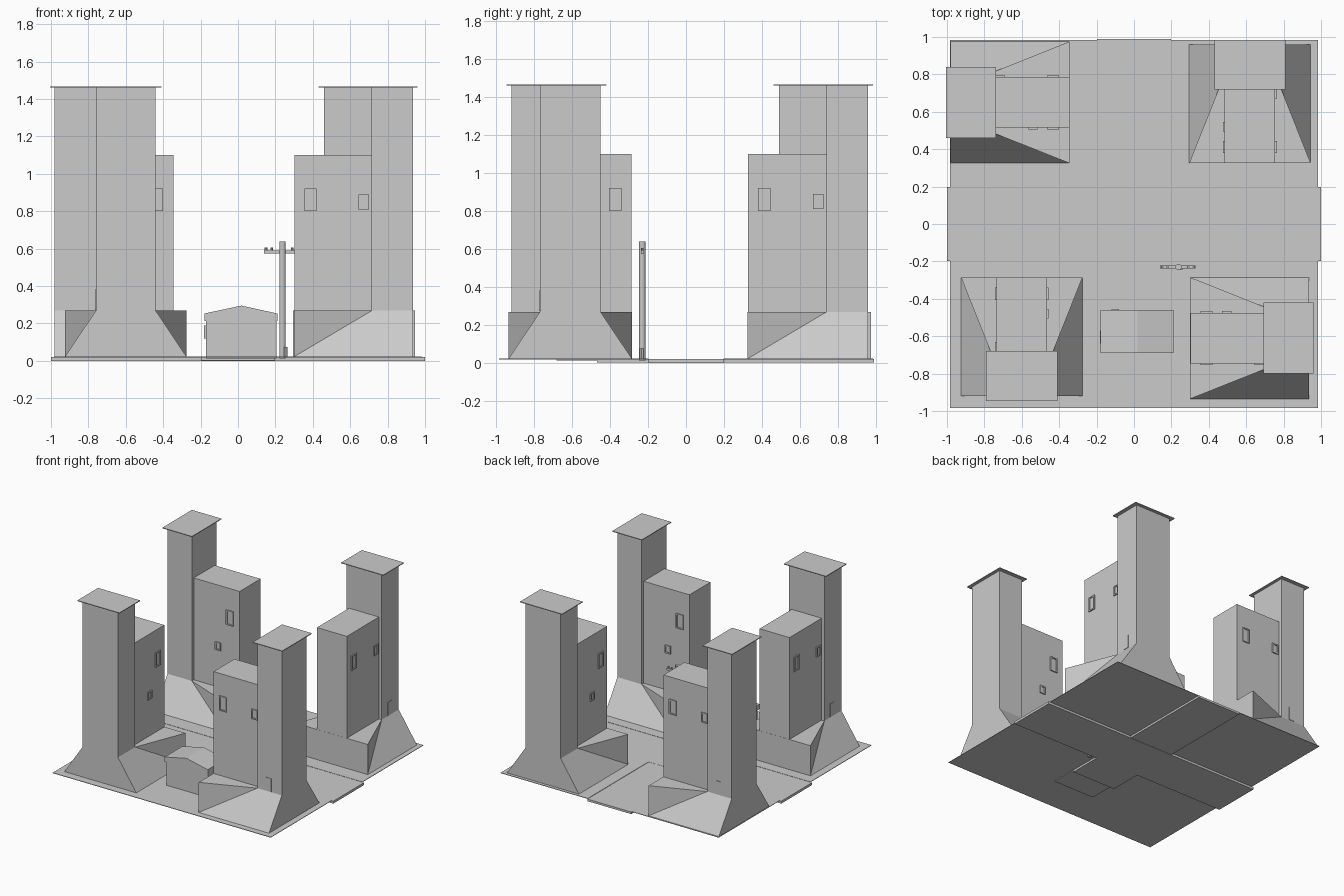
import bpy
from math import radians, sin, cos
from mathutils import Matrix

if "Cube" in bpy.data.objects:
    bpy.data.objects.remove(bpy.data.objects["Cube"])


def mesh(name, verts, faces, mat=None):
    me = bpy.data.meshes.new(name)
    me.from_pydata(verts, [], faces)
    if mat is not None:
        me.transform(mat)
    ob = bpy.data.objects.new(name, me)
    bpy.context.collection.objects.link(ob)
    return ob


def box(name, x, y, z, mat=None):
    verts = [(a, b, c) for c in z for a, b in
             ((x[0], y[0]), (x[1], y[0]), (x[1], y[1]), (x[0], y[1]))]
    faces = [(3, 2, 1, 0), (4, 5, 6, 7), (0, 1, 5, 4), (1, 2, 6, 5),
             (2, 3, 7, 6), (3, 0, 4, 7)]
    return mesh(name, verts, faces, mat)


def prism(name, profile, y0, y1):
    # extrude an (x, z) outline along y
    n = len(profile)
    verts = [(x, y, z) for y in (y0, y1) for x, z in profile]
    faces = [tuple(range(n)), tuple(reversed(range(n, 2 * n)))]
    faces += [(i, i + n, (i + 1) % n + n, (i + 1) % n) for i in range(n)]
    return mesh(name, verts, faces)


def cylinder(name, x, y, z0, z1, r, n=12):
    bpy.ops.mesh.primitive_cylinder_add(vertices=n, radius=r, depth=z1 - z0,
                                        location=(x, y, (z0 + z1) / 2))
    ob = bpy.context.object
    ob.name = name
    bpy.ops.object.shade_smooth_by_angle()
    return ob


G = 0.022  # ground level


def window(name, side, v0, v1, z0, z1, mat):
    # frame of four bars plus a pane on one side of the block
    def part(n, d, va, vb, za, zb):
        x = sorted((side * 0.13, side * (0.135 + d)))
        box(n, x, (-vb, -va), (za, zb), mat)
    t = 0.01
    part(name + "_pane", 0.002, v0, v1, z0, z1)
    part(name + "_jamb_a", 0.009, v0, v0 + t, z0, z1)
    part(name + "_jamb_b", 0.009, v1 - t, v1, z0, z1)
    part(name + "_sill", 0.009, v0 + t, v1 - t, z0, z0 + t)
    part(name + "_head", 0.009, v0 + t, v1 - t, z1 - t, z1)


def building(name, x, y, angle):
    # local: block end at y=0, tower toward -y
    m = Matrix.Translation((x, y, 0)) @ Matrix.Rotation(radians(angle), 4, 'Z')
    w, t, f, b = 0.325, 0.16, -0.415, -0.635
    h, H = 0.268, 1.46
    # flared base running up into the tower
    verts = [(-w, 0, G), (w, 0, G), (w, b, G), (-w, b, G),
             (-w, 0, h), (w, 0, h), (t, f, h), (t, b, h), (-t, b, h), (-t, f, h),
             (-t, f, H), (t, f, H), (t, b, H), (-t, b, H)]
    faces = [(0, 1, 2, 3), (1, 0, 4, 5), (5, 4, 9, 6),
             (1, 5, 6), (1, 6, 2), (2, 6, 7), (0, 9, 4), (0, 3, 9), (3, 8, 9),
             (3, 2, 7, 8), (6, 9, 10, 11), (7, 6, 11, 12), (8, 7, 12, 13),
             (9, 8, 13, 10), (10, 13, 12, 11)]
    mesh(name + "_tower", verts, faces, m)
    box(name + "_roof_cap", (-0.19, 0.19), (b - 0.025, f + 0.022), (H, H + 0.006), m)
    box(name + "_block", (-0.135, 0.135), (f - 0.02, -0.001), (h - 0.02, 1.1), m)
    for s in (-1, 1):
        window(name + "_upper_window", s, 0.055, 0.12, 0.80, 0.92, m)
    window(name + "_lower_window", 1, 0.17, 0.22, 0.57, 0.635, m)
    window(name + "_rear_window", -1, 0.345, 0.40, 0.81, 0.89, m)
    box(name + "_door", (-t - 0.004, -t + 0.01), (-0.54, -0.49), (0.272, 0.38), m)


building("front_left_building", -0.60, -0.285, 0)
building("front_right_building", 0.30, -0.61, 90)
building("back_right_building", 0.62, 0.325, 180)
building("back_left_building", -0.345, 0.65, 270)

# ground plates around the roads
E, R = 0.985, 0.198
for sx in (-1, 1):
    for sy in (-1, 1):
        box("ground_plate", sorted((sx * R, sx * E)), sorted((sy * R, sy * E)),
            (G - 0.004, G))
box("alley_plate", (-R, R), (-E, -0.47), (G - 0.004, G))
box("main_road", (-1, 1), (-R, R), (0, 0.02))
box("back_road", (-R, R), (R, 0.99), (0.002, 0.019))
box("front_road", (-R, R), (-0.47, -R), (0.002, 0.019))

# small shed with gabled roof
box("shed_walls", (-0.17, 0.205), (-0.682, -0.468), (0.012, 0.215))
prism("shed_roof", [(-0.18, 0.213), (0.21, 0.213), (0.21, 0.253),
                    (0.018, 0.295), (-0.18, 0.253)], -0.69, -0.46)
box("shed_side_window", (-0.182, -0.16), (-0.64, -0.57), (0.12, 0.19))
box("shed_back_vent", (-0.12, -0.08), (-0.47, -0.455), (0.1, 0.17))

# utility pole with crossarm
py = -0.23
cylinder("pole", 0.238, py, 0.012, 0.638, 0.017)
cylinder("pole_foot_box", 0.252, py - 0.004, 0.02, 0.075, 0.013, 8)
box("crossarm", (0.14, 0.33), (py - 0.008, py + 0.008), (0.573, 0.59))
for x in (0.15, 0.18, 0.29, 0.32):
    cylinder("insulator", x, py, 0.588, 0.605, 0.007, 8)
